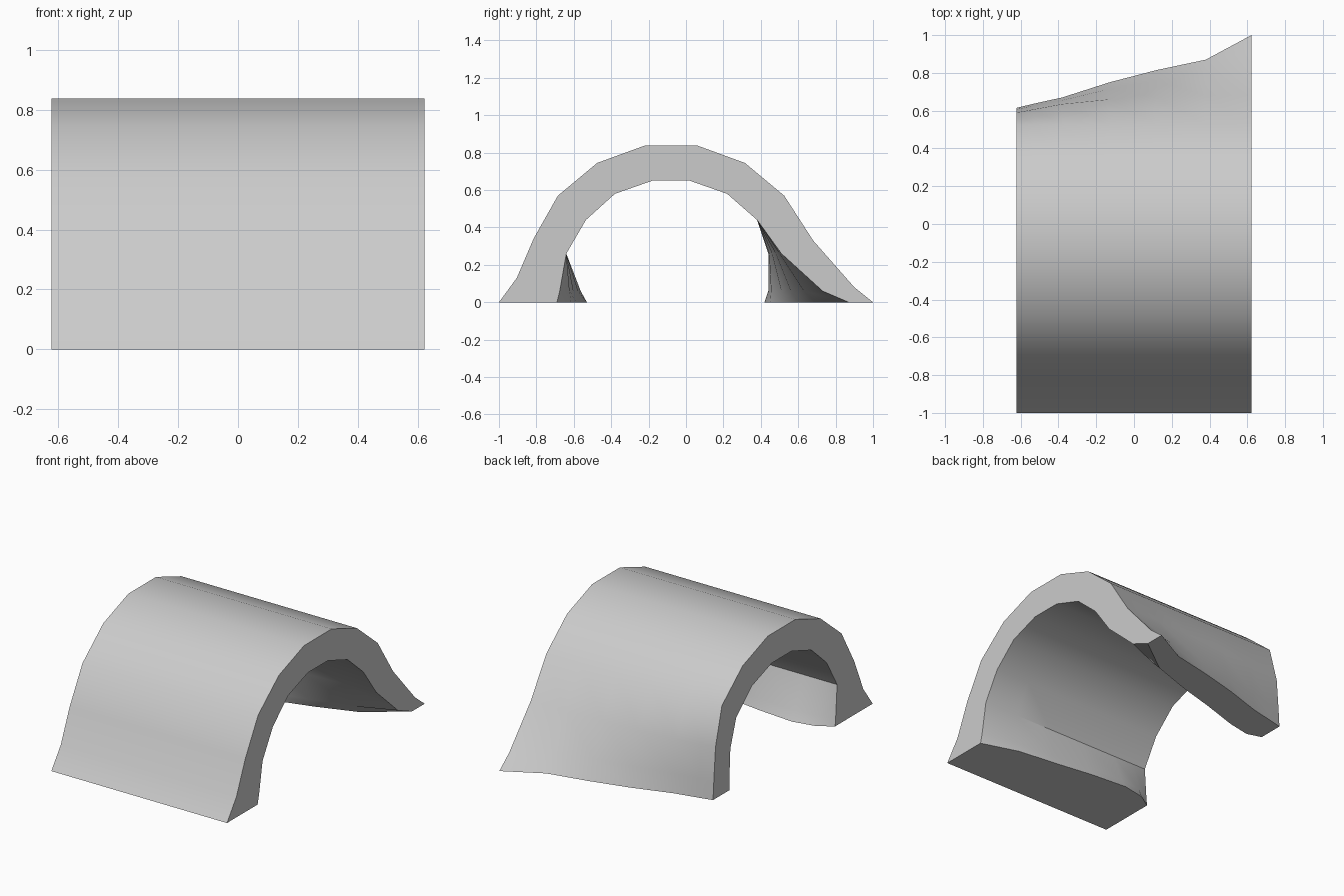
import bpy, bmesh

if "Cube" in bpy.data.objects:
    bpy.data.objects.remove(bpy.data.objects["Cube"])

# Constant part of the arch, front side to rear side, as (y, z)
OUTER = [(-1, 0), (-.905, .13), (-.815, .34), (-.685, .57), (-.475, .745), (-.22, .838),
         (.06, .838), (.315, .745), (.525, .57)]
INNER = [(-.64, .26), (-.535, .44), (-.38, .58), (-.18, .65), (.02, .65), (.22, .58), (.38, .44)]

# Foot shape per section: x, inner front foot y, rear outer y at three heights,
# rear inner y at three heights (upper to floor)
FEET = [
    (.622, -.69, (.68, .90, 1.0), (.51, .73, .87)),
    (.38, -.615, (.68, .805, .87), (.50, .63, .69)),
    (.12, -.585, (.67, .76, .815), (.48, .56, .60)),
    (-.13, -.55, (.66, .715, .75), (.46, .51, .53)),
    (-.38, -.53, (.635, .655, .67), (.445, .455, .45)),
    (-.53, -.56, (.607, .627, .637), (.44, .44, .42)),
    (-.622, -.62, (.59, .607, .615), (.44, .45, .45)),
]


def section(i, front, rear_out, rear_in):
    """Closed outline: outer curve, then inner curve back to the start."""
    knee = .08 if i == 0 else .12
    outer = OUTER + list(zip(rear_out, (.33, knee, 0)))
    mid = front + (-.64 - front) * .3
    inner = [(front, 0), (mid, .06)] + INNER + list(zip(rear_in, (.26, .06, 0)))
    return outer, inner


# Loft the sections into the arch
bm = bmesh.new()
rings = []
for i, (x, front, ro, ri) in enumerate(FEET):
    outer, inner = section(i, front, ro, ri)
    rings.append([bm.verts.new((x, y, z)) for y, z in outer + inner[::-1]])
n = len(rings[0])
for a, b in zip(rings, rings[1:]):
    for j in range(n):
        k = (j + 1) % n
        bm.faces.new((a[j], a[k], b[k], b[j]))

# End caps as strips between outer and inner curve
for r in (rings[0], rings[-1]):
    for j in range(n // 2 - 1):
        bm.faces.new((r[j], r[j + 1], r[n - 2 - j], r[n - 1 - j]))
bmesh.ops.recalc_face_normals(bm, faces=bm.faces)

mesh = bpy.data.meshes.new("arch")
bm.to_mesh(mesh)
bm.free()
arch = bpy.data.objects.new("arch", mesh)
bpy.context.collection.objects.link(arch)
bpy.context.view_layer.objects.active = arch
arch.select_set(True)
bpy.ops.object.shade_smooth_by_angle(angle=.6)
